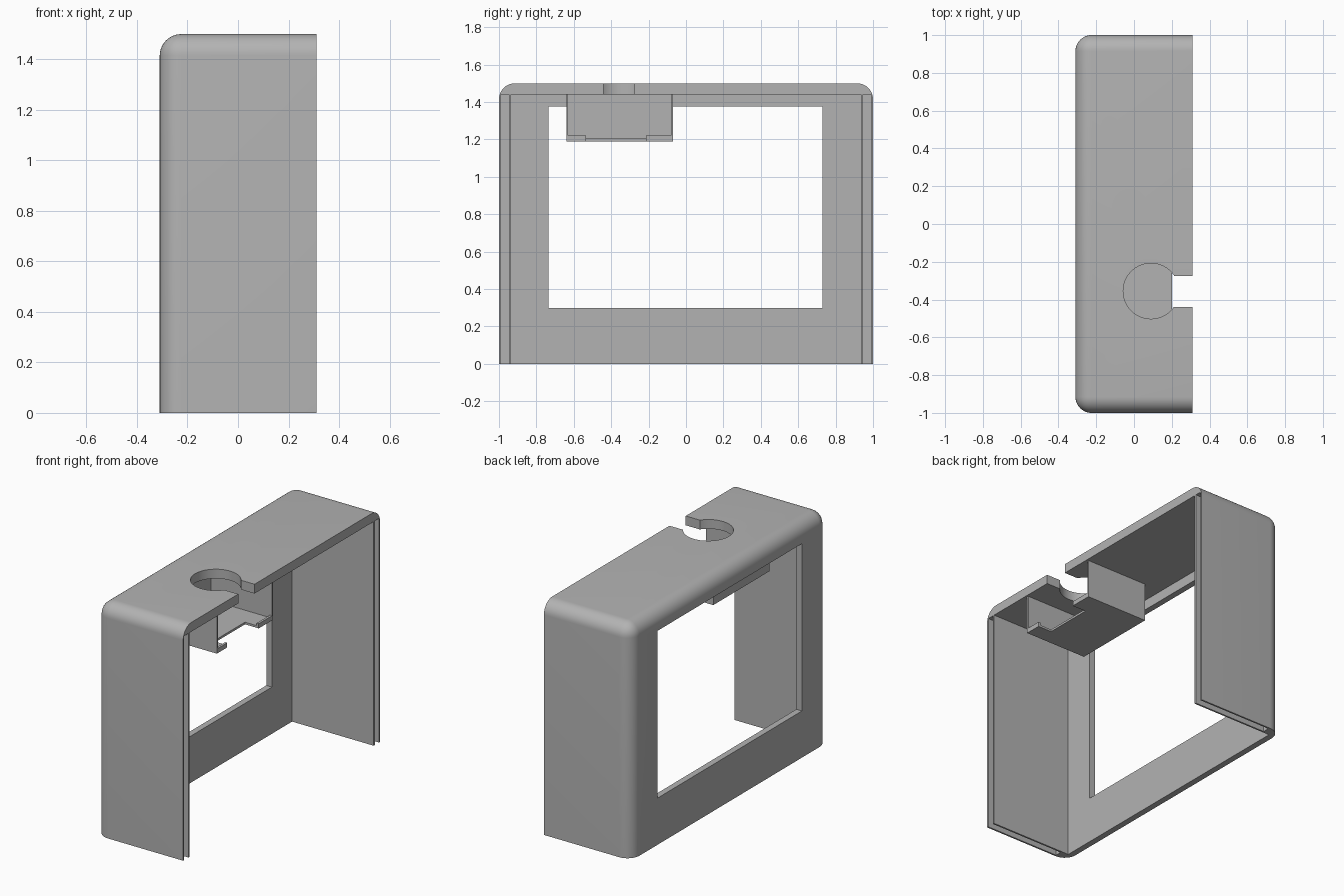
import bpy, bmesh
from mathutils import Matrix, Vector

if "Cube" in bpy.data.objects:
    bpy.data.objects.remove(bpy.data.objects["Cube"], do_unlink=True)

X, Y, H = 0.31, 1.0, 1.5       # outer half width, half length, height
ROUND = 0.085                  # rounded outer edges
BACK = 0.04                    # back panel thickness
INNER_Y, INNER_Z = 0.935, 1.44

grey = bpy.data.materials.new("grey plastic")
grey.use_nodes = True
grey.diffuse_color = (0.45, 0.45, 0.45, 1)
grey.node_tree.nodes["Principled BSDF"].inputs["Base Color"].default_value = grey.diffuse_color


def add_box(bm, x, y, z):
    """Add a box spanning the given (low, high) ranges."""
    size = Vector((x[1] - x[0], y[1] - y[0], z[1] - z[0]))
    mid = Vector((sum(x), sum(y), sum(z))) / 2
    bmesh.ops.create_cube(bm, size=1, matrix=Matrix.Translation(mid) @ Matrix.Diagonal(size).to_4x4())


def make_object(name, bm):
    mesh = bpy.data.meshes.new(name)
    bm.to_mesh(mesh)
    bm.free()
    mesh.materials.append(grey)
    obj = bpy.data.objects.new(name, mesh)
    bpy.context.collection.objects.link(obj)
    return obj


def activate(obj):
    bpy.ops.object.select_all(action='DESELECT')
    obj.select_set(True)
    bpy.context.view_layer.objects.active = obj


def cut(target, bm):
    """Subtract the bmesh shape from the target."""
    cutter = make_object("cutter", bm)
    cutter.hide_render = True
    mod = target.modifiers.new("cut", 'BOOLEAN')
    mod.operation = 'DIFFERENCE'
    mod.solver = 'EXACT'
    mod.object = cutter
    activate(target)
    bpy.ops.object.modifier_apply(modifier=mod.name)
    bpy.data.objects.remove(cutter, do_unlink=True)


def cut_box(target, x, y, z):
    bm = bmesh.new()
    add_box(bm, x, y, z)
    cut(target, bm)


# Housing block, rounded except around the open bottom and open side
bm = bmesh.new()
add_box(bm, (-X, X), (-Y, Y), (0, H))
rounded = [e for e in bm.edges
           if not all(v.co.z < 0.01 for v in e.verts)
           and not all(v.co.x > 0 for v in e.verts)]
bmesh.ops.bevel(bm, geom=rounded, offset=ROUND, segments=10, profile=0.5, affect='EDGES')
housing = make_object("housing", bm)

# Hollow interior, open at the side and the bottom
cut_box(housing, (-X + BACK, 1), (-INNER_Y, INNER_Y), (-1, INNER_Z))

# Window in the back panel
cut_box(housing, (-1, 0), (-0.735, 0.73), (0.3, 1.375))

# Panel grooves inside both end walls
for low, high in ((-0.989, -0.946), (0.946, 0.989)):
    cut_box(housing, (-0.22, 1), (low, high), (-1, INNER_Z))

# Round opening in the top with a slot to the open side
bm = bmesh.new()
bmesh.ops.create_cone(bm, cap_ends=True, segments=64, radius1=0.147, radius2=0.147, depth=0.3,
                      matrix=Matrix.Translation((0.09, -0.355, H)))
cut(housing, bm)
cut_box(housing, (0.15, 1), (-0.44, -0.275), (1.4, 2))

# Holder pocket below the opening
x0, x1, y0, y1 = -0.145, 0.298, -0.64, -0.07
z0, z1, wall, floor = 1.19, 1.445, 0.01, 0.014
bm = bmesh.new()
add_box(bm, (x0, x1), (y0, y1), (z0, z1))
holder = make_object("holder", bm)
cut_box(holder, (x0 + wall, 1), (y0 + wall, y1 - wall), (z0 + floor, 2))
cut_box(holder, (0.2, 1), (-0.535, -0.215), (1, 1.3))

# Retaining lips on the two floor prongs
bm = bmesh.new()
for low, high in ((y0 + wall, -0.535), (-0.215, y1 - wall)):
    add_box(bm, (x1 - 0.015, x1), (low, high), (z0 + 0.005, z0 + 0.03))
make_object("holder_lips", bm)

activate(housing)
bpy.ops.object.shade_smooth_by_angle(angle=0.5)
